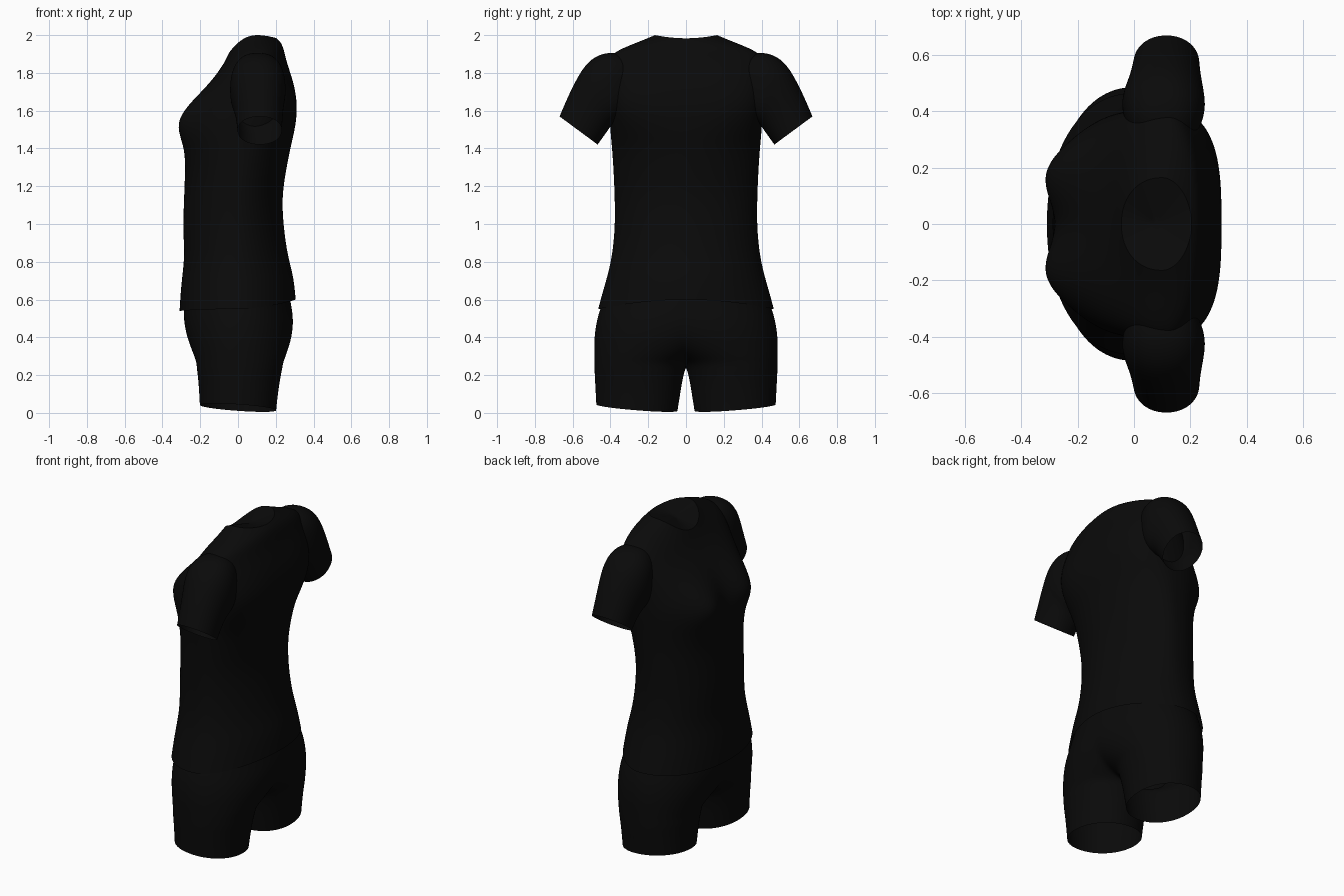
import bpy, bmesh, math
from math import sin, cos, pi, acos, exp

if "Cube" in bpy.data.objects:
    bpy.data.objects.remove(bpy.data.objects["Cube"])

black = bpy.data.materials.new("black fabric")
black.use_nodes = True
black.diffuse_color = (0.003, 0.003, 0.003, 1)
bsdf = black.node_tree.nodes["Principled BSDF"]
bsdf.inputs["Base Color"].default_value = black.diffuse_color
bsdf.inputs["Roughness"].default_value = 0.9


def spow(v, n):
    """Signed power used for superellipse sections."""
    return math.copysign(abs(v) ** (2 / n), v)


def bump(v, centre, spread):
    return exp(-((v - centre) / spread) ** 2)


def loft(name, rings, closed=True, mirror=False):
    """Skin a list of point rings into one smooth open shell."""
    bm = bmesh.new()
    rows = [[bm.verts.new(p) for p in ring] for ring in rings]
    count = len(rows[0])
    for a, b in zip(rows, rows[1:]):
        for i in range(count if closed else count - 1):
            j = (i + 1) % count
            bm.faces.new((a[i], a[j], b[j], b[i]))
    bmesh.ops.remove_doubles(bm, verts=bm.verts, dist=0.0005)
    bmesh.ops.recalc_face_normals(bm, faces=bm.faces)
    mesh = bpy.data.meshes.new(name)
    bm.to_mesh(mesh)
    bm.free()
    for face in mesh.polygons:
        face.use_smooth = True
    mesh.materials.append(black)
    obj = bpy.data.objects.new(name, mesh)
    bpy.context.collection.objects.link(obj)
    if mirror:
        mod = obj.modifiers.new("mirror", "MIRROR")
        mod.use_axis = (False, True, False)
        mod.merge_threshold = 0.001
    sub = obj.modifiers.new("smooth", "SUBSURF")
    sub.levels = sub.render_levels = 2
    return obj


# Shirt body: side z, front z, back z, front x, middle x, back x, half width
body = [
    (.55, .54, .60, -.31, .00, .306, .466),
    (.64, .63, .66, -.305, .00, .301, .442),
    (.73, .73, .74, -.295, .00, .29, .415),
    (.83, .83, .83, -.283, .00, .264, .392),
    (.98, .98, .98, -.292, .00, .242, .376),
    (1.14, 1.14, 1.14, -.286, .00, .232, .378),
    (1.28, 1.28, 1.28, -.28, .02, .254, .384),
    (1.40, 1.40, 1.40, -.275, .03, .277, .392),
    (1.48, 1.47, 1.48, -.265, .04, .297, .40),
    (1.56, 1.55, 1.57, -.25, .05, .312, .405),
    (1.65, 1.64, 1.66, -.22, .07, .312, .41),
    (1.76, 1.72, 1.76, -.17, .09, .292, .42),
    (1.86, 1.79, 1.86, -.115, .11, .256, .42),
    (1.915, 1.85, 1.93, -.075, .12, .242, .38),
    (1.96, 1.88, 1.965, -.06, .12, .225, .26),
    (2.00, 1.91, 1.983, -.045, .10, .205, .165),
]


def body_ring(zs, zf, zb, xf, xm, xb, w, count=48):
    # Sections are round at the waist, squarer at the chest and shoulder blades
    front_n = 2.15 + .45 * bump(zs, 1.55, .2)
    back_n = 1.88 + 1.4 * bump(zs, 1.65, .16)
    ring = []
    for i in range(count):
        t = 2 * pi * i / count
        c, s = cos(t), sin(t)
        n = back_n if c > 0 else front_n
        x = xm + spow(c, n) * ((xb - xm) if c > 0 else (xm - xf))
        y = w * spow(s, n)
        z = zs + ((zb if c > 0 else zf) - zs) * c * c
        if c < 0:  # chest fullness on either side of the centre
            x -= .095 * -c ** 1 * bump(abs(y), .19, .14) * bump(z, 1.545, .125)
        ring.append((x, y, z))
    return ring


loft("shirt_body", [body_ring(*r) for r in body])

# Shallow closed panel filling the neckline
neck = body_ring(*body[-1])
loft("neck_panel", [[(.08 + (x - .08) * k, y * k, z + (1.955 - z) * (1 - k))
                     for x, y, z in neck] for k in (1, .8, .4, .0001)])

# Sleeves: top edge (y, z), lower edge (y, z), centre x, half depth
sleeve = [
    ((.28, 1.87), (.27, 1.60), .105, .10),
    ((.36, 1.91), (.345, 1.56), .105, .135),
    ((.44, 1.907), (.385, 1.53), .105, .15),
    ((.52, 1.865), (.40, 1.515), .105, .145),
    ((.58, 1.77), (.42, 1.485), .11, .132),
    ((.63, 1.665), (.442, 1.455), .113, .123),
    ((.67, 1.57), (.467, 1.42), .115, .118),
]


def sleeve_ring(top, low, cx, depth, count=28):
    n = 2.1 + 2 * max(0, .6 - top[0])
    ring = []
    for i in range(count):
        t = 2 * pi * i / count
        k = (1 + spow(cos(t), n)) / 2
        ring.append((cx + depth * spow(sin(t), n),
                     low[0] + (top[0] - low[0]) * k,
                     low[1] + (top[1] - low[1]) * k))
    return ring


loft("sleeves", [sleeve_ring(*r) for r in sleeve], mirror=True)

# Shorts, one half: z, section centre y, outer y, front x, back x
shorts = [
    (.66, .00, .41, -.275, .265),
    (.56, .00, .452, -.288, .284),
    (.49, .04, .473, -.288, .294),
    (.41, .10, .485, -.274, .288),
    (.34, .16, .487, -.25, .269),
    (.285, .215, .486, -.23, .252),
    (.24, .243, .486, -.22, .237),
    (.19, .25, .484, -.213, .225),
    (.11, .255, .48, -.207, .212),
    (.028, .26, .476, -.203, .203),
]


def leg_ring(z, cy, outer, xf, xb, count=33):
    w, n = outer - cy, 2.12
    # Open sections stop at the centre plane; lower ones close into a leg
    limit = pi if cy >= w - .0001 else acos(-(cy / w) ** (n / 2))
    ring = []
    for i in range(count):
        t = -limit + 2 * limit * i / (count - 1)
        x = spow(sin(t), n) * (xb if t > 0 else -xf)
        y = max(0, cy + w * spow(cos(t), n))
        if i in (0, count - 1) and limit < pi:
            y = 0
        if i in (0, count - 1) and limit == pi:
            x = 0
        # Slanted leg hem, low at the inside and back
        slant = max(0, 1 - z / .24)
        ring.append((x, y, max(0, z + slant * (.09 * (y - cy) - .08 * x))))
    return ring


loft("shorts", [leg_ring(*r) for r in shorts], closed=False, mirror=True)
